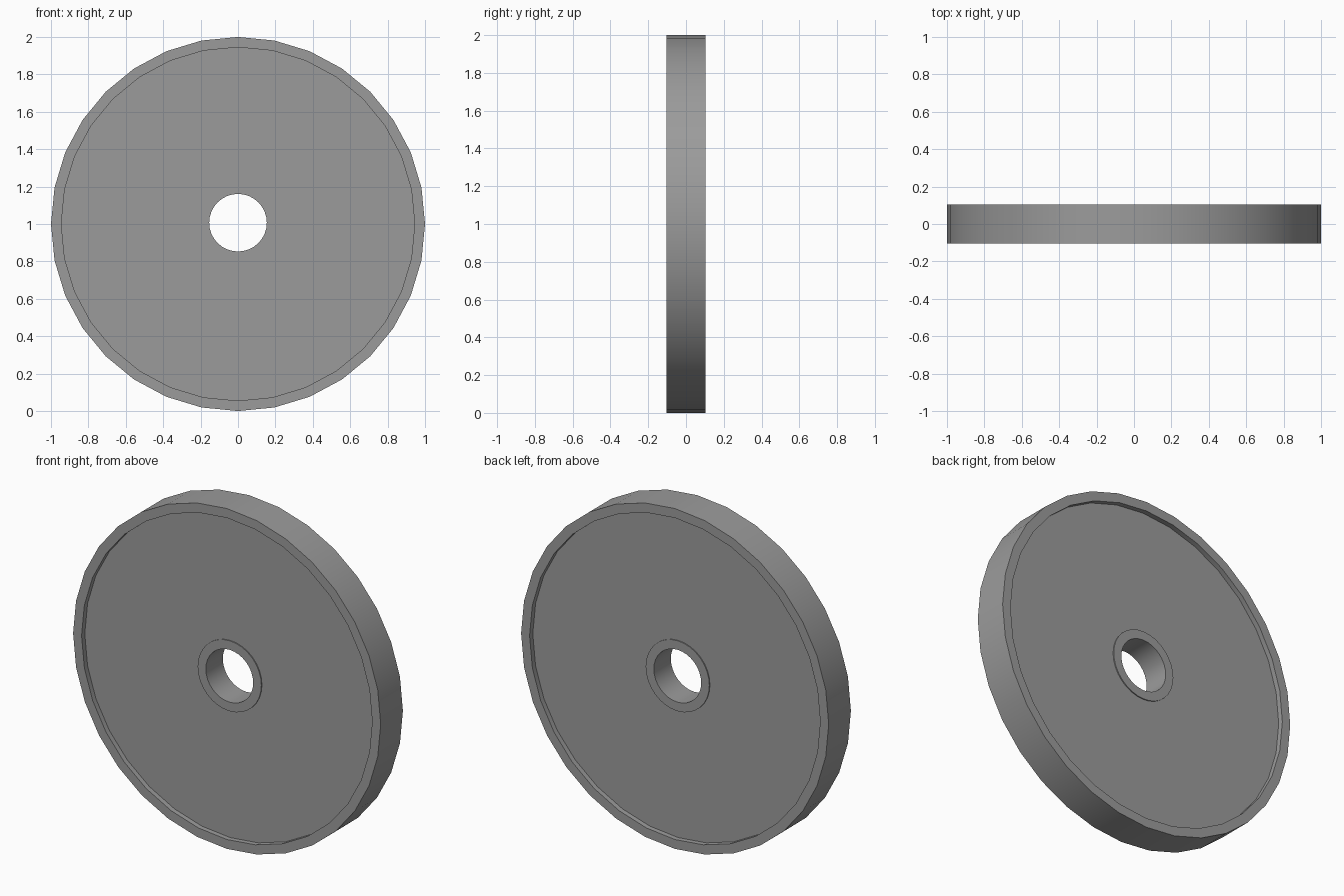
import bpy, bmesh
from math import sin, cos, pi, radians

if "Cube" in bpy.data.objects:
    bpy.data.objects.remove(bpy.data.objects["Cube"])

SIDES = 32
WHEEL_Z = 1.0
HUB_Z = 1.007

# Dark grey finish for all parts
dark_grey = bpy.data.materials.new("dark_grey")
dark_grey.diffuse_color = (0.33, 0.33, 0.33, 1.0)
dark_grey.use_nodes = True
dark_grey.node_tree.nodes["Principled BSDF"].inputs["Base Color"].default_value = dark_grey.diffuse_color


def ring(name, outer, inner, half):
    """Flat washer facing -y; outer and inner are (radius, centre z)."""
    bm = bmesh.new()
    section = [(*outer, -half), (*outer, half), (*inner, half), (*inner, -half)]
    loops = []
    for r, z, y in section:
        loops.append([bm.verts.new((r * sin(2 * pi * i / SIDES), y,
                                    z + r * cos(2 * pi * i / SIDES)))
                      for i in range(SIDES)])
    for k in range(4):
        a, b = loops[k], loops[(k + 1) % 4]
        for i in range(SIDES):
            j = (i + 1) % SIDES
            bm.faces.new((a[i], a[j], b[j], b[i]))
    bmesh.ops.recalc_face_normals(bm, faces=bm.faces)
    mesh = bpy.data.meshes.new(name)
    bm.to_mesh(mesh)
    bm.free()
    mesh.materials.append(dark_grey)
    obj = bpy.data.objects.new(name, mesh)
    bpy.context.collection.objects.link(obj)
    bpy.ops.object.select_all(action='DESELECT')
    obj.select_set(True)
    bpy.context.view_layer.objects.active = obj
    bpy.ops.object.shade_smooth_by_angle(angle=radians(30))
    return obj


# Raised outer rim
ring("rim", (1.0, WHEEL_Z), (0.945, WHEEL_Z), 0.103)
# Recessed disc between rim and hub
ring("web", (0.95, WHEEL_Z), (0.18, HUB_Z), 0.073)
# Slightly raised hub around the axle hole
ring("hub", (0.207, HUB_Z), (0.154, HUB_Z), 0.079)
